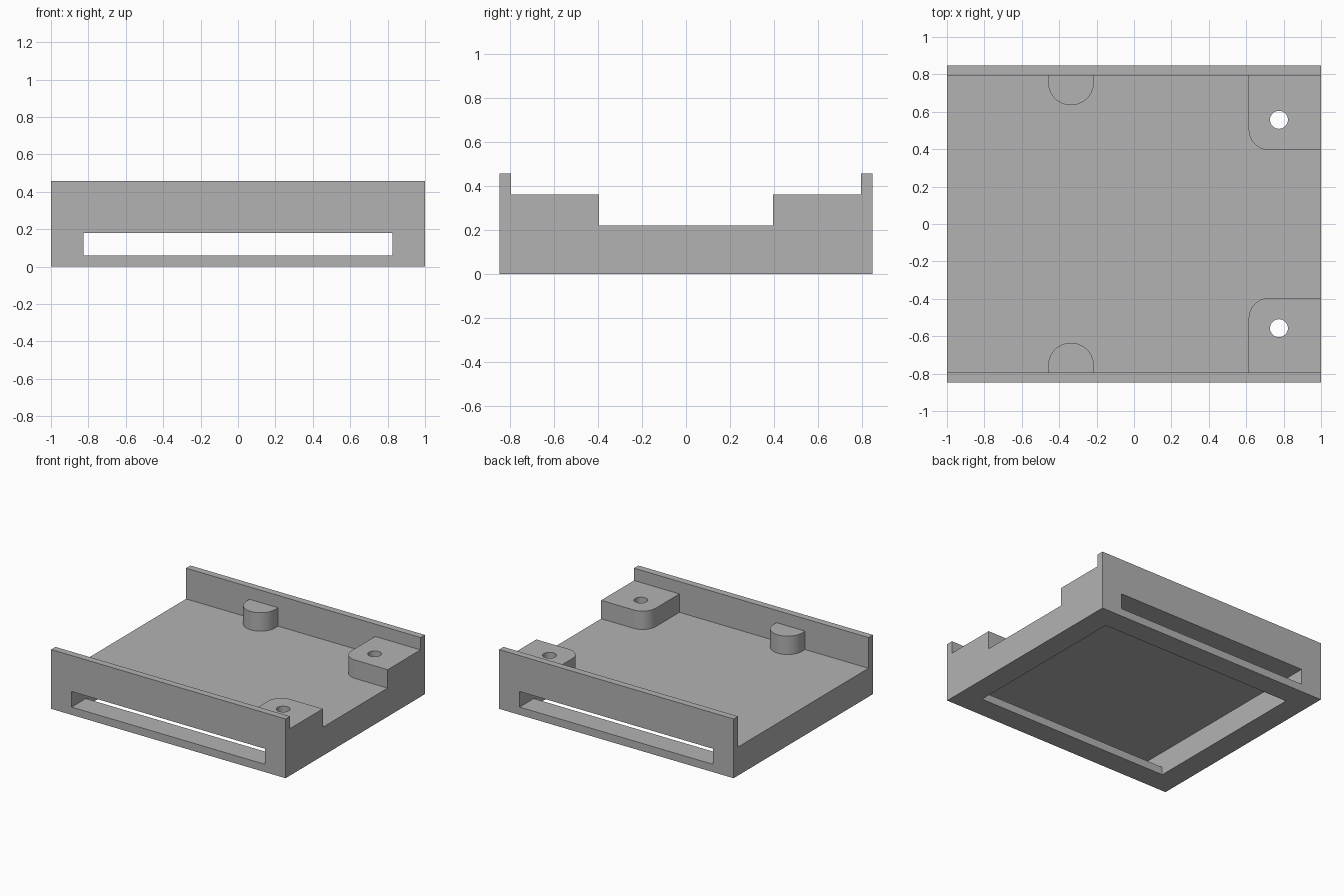
import bpy
import bmesh
from math import cos, sin, pi
from mathutils import Matrix, Vector

cube = bpy.data.objects.get("Cube")
if cube:
    bpy.data.objects.remove(cube, do_unlink=True)

# Main dimensions
HALF_X, HALF_Y = 1.0, 0.848
FLOOR_Z, PAD_Z, WALL_Z = 0.22, 0.362, 0.457
INNER_Y = 0.795      # inside face of the side walls
ROOT_Y = 0.82        # posts and pads are rooted inside the walls
CAVITY_X, CAVITY_Y = 0.825, 0.675
SLOT_LOW, SLOT_HIGH = 0.06, 0.18

grey = bpy.data.materials.new("grey_plastic")
grey.use_nodes = True
colour = (0.45, 0.45, 0.45, 1)
grey.diffuse_color = colour
grey.node_tree.nodes["Principled BSDF"].inputs["Base Color"].default_value = colour


def prism(name, outline, direction):
    """Extrude a closed outline of 3D points along a direction."""
    bm = bmesh.new()
    face = bm.faces.new([bm.verts.new(p) for p in outline])
    result = bmesh.ops.extrude_face_region(bm, geom=[face])
    verts = [v for v in result["geom"] if isinstance(v, bmesh.types.BMVert)]
    bmesh.ops.translate(bm, verts=verts, vec=Vector(direction))
    bmesh.ops.recalc_face_normals(bm, faces=bm.faces)
    mesh = bpy.data.meshes.new(name)
    bm.to_mesh(mesh)
    bm.free()
    mesh.materials.append(grey)
    obj = bpy.data.objects.new(name, mesh)
    bpy.context.collection.objects.link(obj)
    return obj


def box(name, x, y, low, high):
    """Box centred on the origin in x and y, between two heights."""
    corners = [(-x, -y, low), (x, -y, low), (x, y, low), (-x, y, low)]
    return prism(name, corners, (0, 0, high - low))


def arc(cx, cy, radius, start, end, steps):
    return [(cx + radius * cos(start + (end - start) * i / steps),
             cy + radius * sin(start + (end - start) * i / steps))
            for i in range(steps + 1)]


def upright(name, outline, low, high, side):
    """Vertical prism, mirrored to the front when side is -1."""
    return prism(name, [(x, y * side, low) for x, y in outline], (0, 0, high - low))


def combine(target, tool, operation):
    """Apply a boolean and discard the tool object."""
    mod = target.modifiers.new(operation, "BOOLEAN")
    mod.operation, mod.solver, mod.object = operation, "EXACT", tool
    bpy.context.view_layer.update()
    graph = bpy.context.evaluated_depsgraph_get()
    mesh = bpy.data.meshes.new_from_object(target.evaluated_get(graph))
    target.modifiers.clear()
    target.data = mesh
    bpy.data.objects.remove(tool, do_unlink=True)


# Floor block with a tall thin wall along the front and back
half = [(INNER_Y, FLOOR_Z), (INNER_Y, WALL_Z), (HALF_Y, WALL_Z), (HALF_Y, 0)]
section = half + [(-y, z) for y, z in reversed(half)]
tray = prism("tray", [(-HALF_X, y, z) for y, z in section], (2 * HALF_X, 0, 0))

# Corner pads with one rounded corner, and half-round posts
pad = [(HALF_X, 0.395), (HALF_X, ROOT_Y), (0.613, ROOT_Y)]
pad += arc(0.723, 0.505, 0.11, pi, 1.5 * pi, 12)
post = [(-0.215, ROOT_Y), (-0.459, ROOT_Y)]
post += arc(-0.337, 0.757, 0.122, pi, 2 * pi, 28)
for side in (-1, 1):
    for name, outline in (("corner_pad", pad), ("half_round_post", post)):
        combine(tray, upright(name, outline, FLOOR_Z - 0.02, PAD_Z, side), "UNION")

# Cavity open below, and a wide slot through the front and back
combine(tray, box("cavity_cutter", CAVITY_X, CAVITY_Y, -0.1, SLOT_HIGH), "DIFFERENCE")
combine(tray, box("slot_cutter", CAVITY_X, HALF_Y + 0.1, SLOT_LOW, SLOT_HIGH), "DIFFERENCE")

# Screw holes down through the pads into the cavity
hole = arc(0.775, 0.557, 0.048, 0, 2 * pi, 32)[:-1]
for side in (-1, 1):
    combine(tray, upright("hole_cutter", hole, 0.1, 0.5, side), "DIFFERENCE")

# Smooth the round walls, keep the corners crisp
bpy.ops.object.select_all(action="DESELECT")
tray.select_set(True)
bpy.context.view_layer.objects.active = tray
bpy.ops.object.shade_smooth_by_angle()
